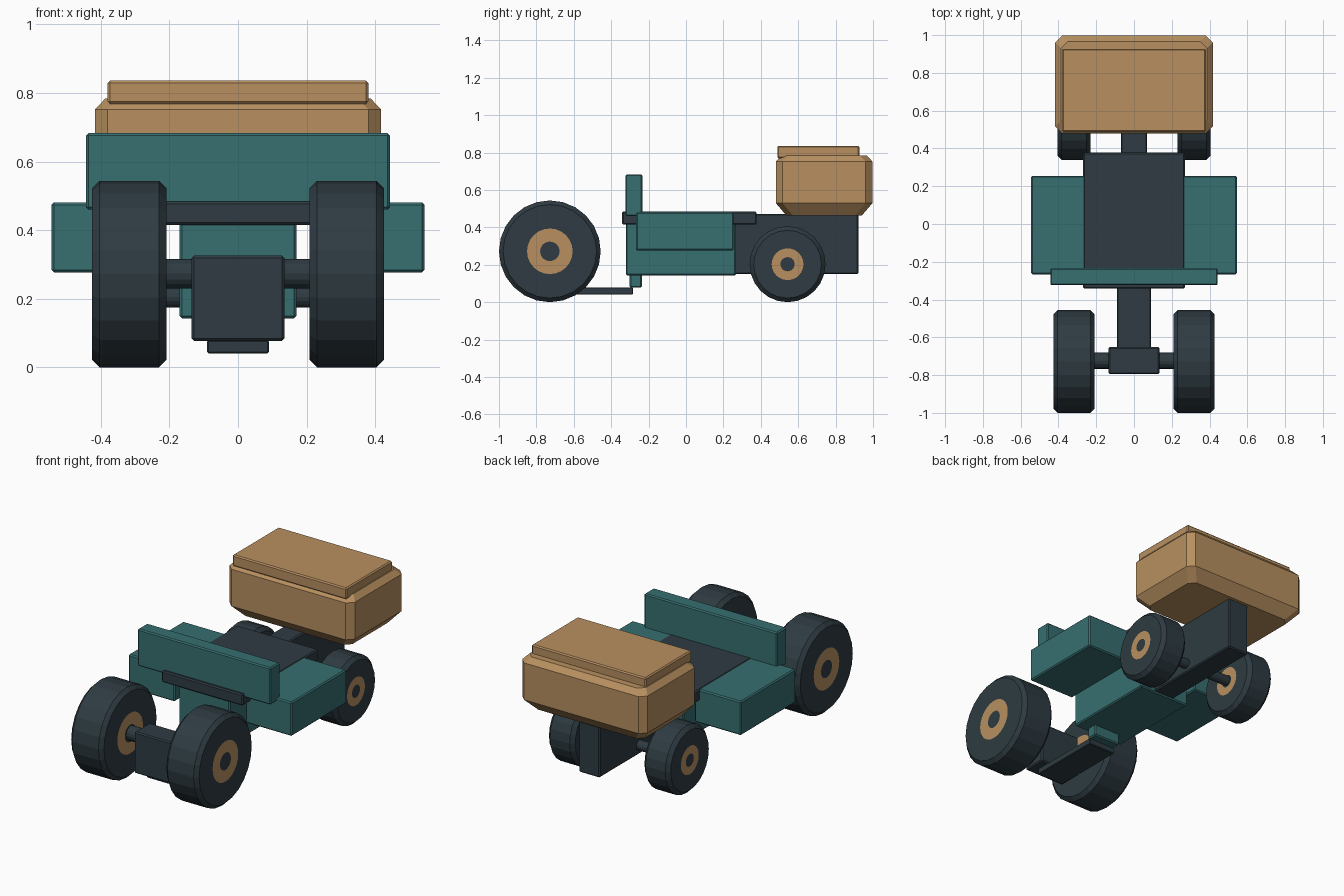
import bpy, bmesh, math

if "Cube" in bpy.data.objects:
    bpy.data.objects.remove(bpy.data.objects["Cube"])


def material(name, rgb):
    """Flat colour from 0-255 sRGB values."""
    m = bpy.data.materials.new(name)
    lin = [((c / 255 + 0.055) / 1.055) ** 2.4 for c in rgb]
    m.diffuse_color = (*lin, 1)
    m.use_nodes = True
    m.node_tree.nodes["Principled BSDF"].inputs["Base Color"].default_value = m.diffuse_color
    return m


TEAL = material("teal paint", (55, 110, 112))
DARK = material("dark slate", (46, 59, 66))
TAN = material("tan", (184, 144, 96))


def finish(name, bm, *mats):
    bmesh.ops.recalc_face_normals(bm, faces=bm.faces)
    me = bpy.data.meshes.new(name)
    bm.to_mesh(me)
    bm.free()
    for m in mats:
        me.materials.append(m)
    ob = bpy.data.objects.new(name, me)
    bpy.context.collection.objects.link(ob)
    return ob


def box(name, x, y, z, mat, bevel=0.007):
    """Lightly bevelled box from (min, max) ranges."""
    bm = bmesh.new()
    bmesh.ops.create_cube(bm, size=1)
    for v in bm.verts:
        v.co = [r[0] if c < 0 else r[1] for c, r in zip(v.co, (x, y, z))]
    bmesh.ops.bevel(bm, geom=bm.edges[:], offset=bevel, segments=1,
                    affect='EDGES', profile=0.5)
    return finish(name, bm, mat)


def lathe_x(name, profile, centre, mats, face_mats, sides=24):
    """Spin (x, radius) profile round the x axis; face_mats colours each band."""
    bm = bmesh.new()
    cx, cy, cz = centre
    rings = []
    for px, r in profile:
        rings.append([bm.verts.new((cx + px,
                                    cy + r * math.cos(2 * math.pi * i / sides),
                                    cz + r * math.sin(2 * math.pi * i / sides)))
                      for i in range(sides)])
    for a, b, m in zip(rings, rings[1:], face_mats):
        for i in range(sides):
            j = (i + 1) % sides
            bm.faces.new((a[i], a[j], b[j], b[i])).material_index = m
    bm.faces.new(rings[0])
    bm.faces.new(rings[-1])
    return finish(name, bm, *mats)


def wheel(name, x, y, r, width, hub, cap):
    """Chamfered tyre with a tan hub ring on both sides."""
    h, c = width / 2, 0.022
    half = [(-h, cap), (-h, hub), (-h, r - c), (c - h, r)]
    profile = half + [(-px, pr) for px, pr in reversed(half)]
    lathe_x(name, profile, (x, y, r), (DARK, TAN), (1, 0, 0, 0, 0, 0, 1))


# Wheels and axles
for side, s in (("left", -1), ("right", 1)):
    wheel("front_wheel_" + side, s * 0.317, -0.728, 0.272, 0.218, 0.122, 0.052)
    wheel("rear_wheel_" + side, s * 0.318, 0.543, 0.203, 0.175, 0.085, 0.038)
for name, y, z, r in (("front_axle", -0.724, 0.273, 0.043),
                      ("rear_axle", 0.543, 0.205, 0.03)):
    lathe_x(name, [(-0.28, r), (0.28, r)], (0, y, z), (DARK,), (0,), 16)

# Front axle block, tongue and its hanger
box("front_axle_block", (-0.135, 0.135), (-0.795, -0.652), (0.077, 0.326), DARK)
box("tongue", (-0.09, 0.09), (-0.74, -0.283), (0.041, 0.079), DARK, 0.004)
box("tongue_hanger", (-0.09, 0.09), (-0.302, -0.235), (0.078, 0.16), TEAL)

# Body, deck, side tanks and upright panel
box("body", (-0.17, 0.17), (-0.322, 0.267), (0.143, 0.478), TEAL)
box("deck", (-0.27, 0.27), (-0.342, 0.378), (0.415, 0.484), DARK)
for side, s in (("left", -1), ("right", 1)):
    box("side_tank_" + side, sorted((s * 0.235, s * 0.544)),
        (-0.267, 0.255), (0.277, 0.481), TEAL)
box("upright_panel", (-0.443, 0.443), (-0.324, -0.233), (0.46, 0.683), TEAL)

# Rear frame
box("rear_frame", (-0.07, 0.07), (0.2, 0.922), (0.15, 0.472), DARK)


# Cargo box: stacked chamfered-corner outlines, tapered at the bottom
def outline(bm, inset, z, hx=0.417, y0=0.48, y1=0.997, c=0.036):
    hx, y0, y1 = hx - inset, y0 + inset, y1 - inset
    pts = ((-hx, y0 + c), (-hx + c, y0), (hx - c, y0), (hx, y0 + c),
           (hx, y1 - c), (hx - c, y1), (-hx + c, y1), (-hx, y1 - c))
    return [bm.verts.new((x, y, z)) for x, y in pts]


bm = bmesh.new()
rings = [outline(bm, i, z) for i, z in
         ((0.056, 0.464), (0, 0.53), (0, 0.752), (0.03, 0.784))]
for a, b in zip(rings, rings[1:]):
    for i in range(8):
        j = (i + 1) % 8
        bm.faces.new((a[i], a[j], b[j], b[i]))
bm.faces.new(rings[0])
bm.faces.new(rings[-1])
finish("cargo_box", bm, TAN)
box("cargo_lid", (-0.38, 0.38), (0.488, 0.927), (0.768, 0.836), TAN)
